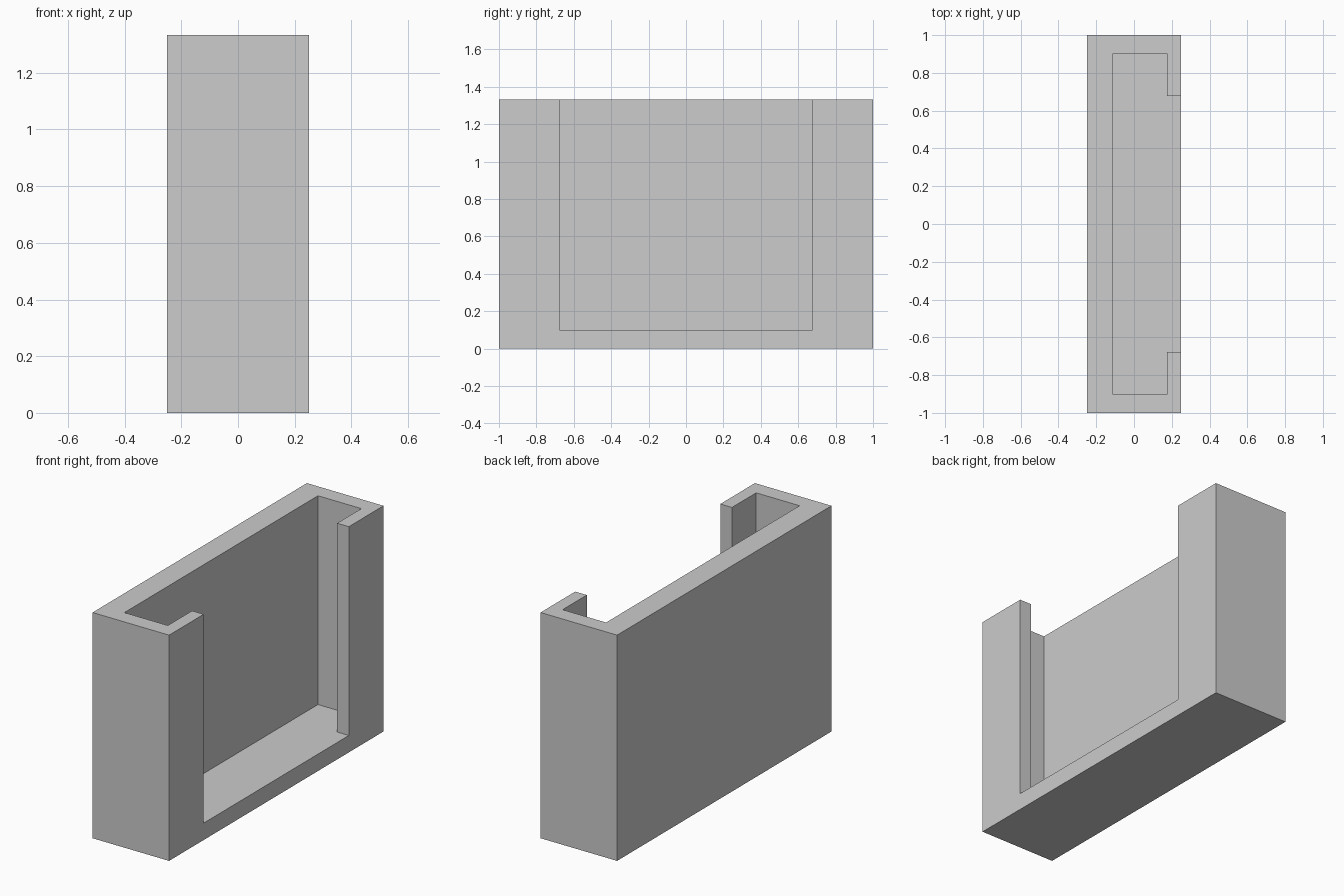
import bpy
import bmesh

if "Cube" in bpy.data.objects:
    bpy.data.objects.remove(bpy.data.objects["Cube"])

HX, HY, H = 0.25, 1.0, 1.333      # outer half sizes and height
FLOOR = 0.10                      # floor thickness
BACK, LIP = -0.11, 0.174          # inner faces of back wall and front lips
IN_Y, GAP_Y = 0.903, 0.677        # half widths of the pocket and the opening

grey = bpy.data.materials.new("light grey")
grey.diffuse_color = (0.604, 0.604, 0.604, 1)
grey.use_nodes = True
grey.node_tree.nodes["Principled BSDF"].inputs["Base Color"].default_value = grey.diffuse_color


def prism(name, outline, z0, z1):
    """Extrude an XY outline from z0 to z1."""
    bm = bmesh.new()
    face = bm.faces.new([bm.verts.new((x, y, z0)) for x, y in outline])
    new = bmesh.ops.extrude_face_region(bm, geom=[face])["geom"]
    for v in new:
        if isinstance(v, bmesh.types.BMVert):
            v.co.z = z1
    bmesh.ops.recalc_face_normals(bm, faces=bm.faces)
    mesh = bpy.data.meshes.new(name)
    bm.to_mesh(mesh)
    bm.free()
    mesh.materials.append(grey)
    obj = bpy.data.objects.new(name, mesh)
    bpy.context.collection.objects.link(obj)
    return obj


# Outer block
holder = prism("open_front_holder", [(-HX, -HY), (HX, -HY), (HX, HY), (-HX, HY)], 0, H)

# T-shaped pocket: wide inside, narrower through the front, open at the top
half = [(BACK, IN_Y), (LIP, IN_Y), (LIP, GAP_Y), (HX + 0.1, GAP_Y)]
pocket = prism("pocket_cutter", half + [(x, -y) for x, y in reversed(half)], FLOOR, H + 0.1)
pocket.hide_render = True

# Cut the pocket, then remove the cutter
cut = holder.modifiers.new("pocket", "BOOLEAN")
cut.operation = "DIFFERENCE"
cut.solver = "EXACT"
cut.object = pocket
bpy.context.view_layer.objects.active = holder
holder.select_set(True)
bpy.ops.object.modifier_apply(modifier=cut.name)
bpy.data.objects.remove(pocket)
